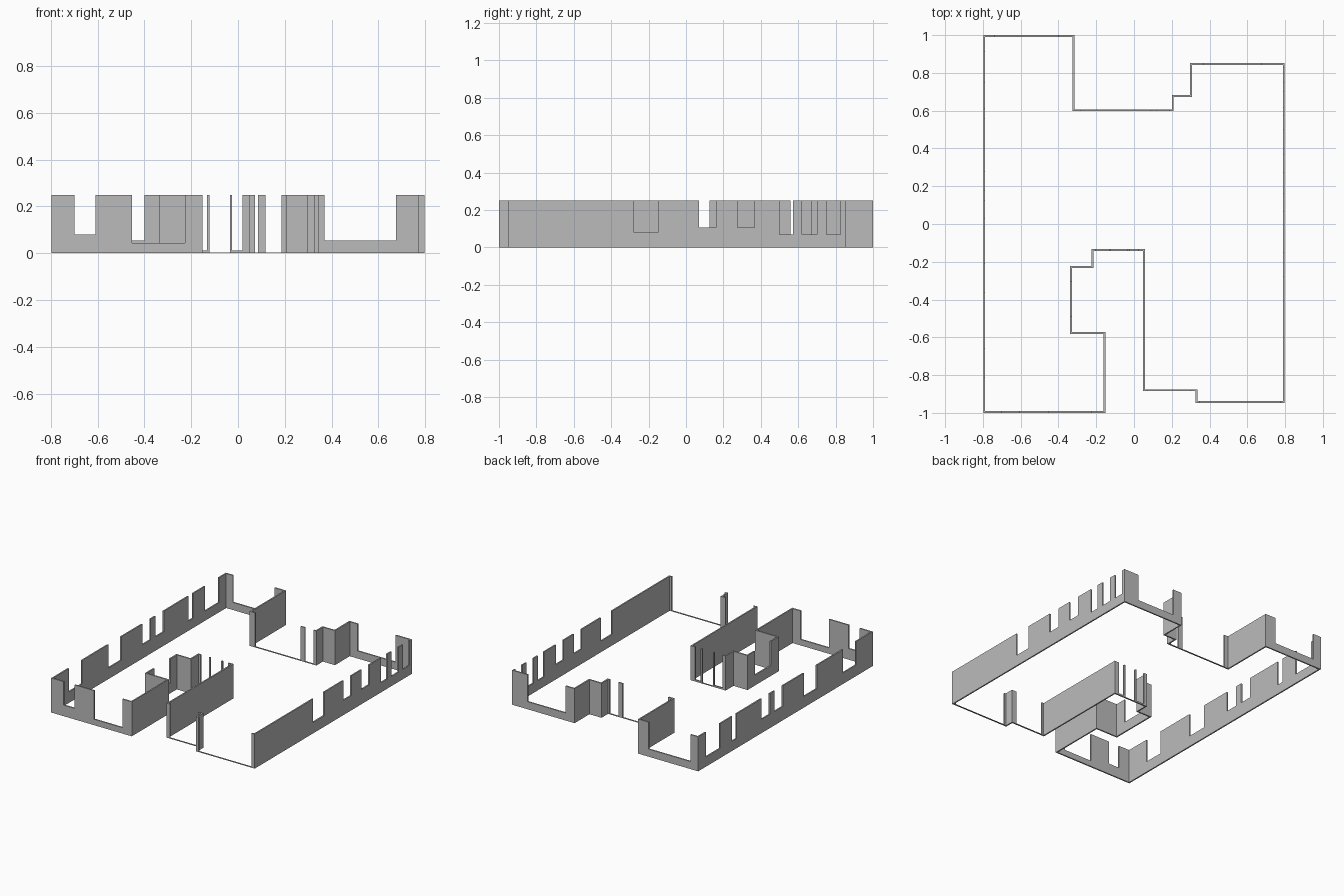
import bpy
import bmesh
from mathutils import Vector

if "Cube" in bpy.data.objects:
    bpy.data.objects.remove(bpy.data.objects["Cube"], do_unlink=True)

HEIGHT = 0.25
THICK = 0.01
HALF = THICK / 2
LOW = 0.004      # door threshold

grey = bpy.data.materials.new("wall grey")
grey.use_nodes = True
COLOUR = (0.5, 0.5, 0.5, 1)
grey.diffuse_color = COLOUR
grey.node_tree.nodes["Principled BSDF"].inputs["Base Color"].default_value = COLOUR


def wall(name, axis, line, start, end, openings=()):
    """Straight wall along an axis; openings are (from, to, sill height), open to the top."""
    # walls along x own the corners, walls along y stop against them
    grow = HALF if axis == "x" else -HALF
    start, end = start - grow, end + grow
    profile = [(start, 0), (start, HEIGHT)]
    for a, b, sill in openings:
        profile += [(a, HEIGHT), (a, sill), (b, sill), (b, HEIGHT)]
    profile += [(end, HEIGHT), (end, 0)]

    bm = bmesh.new()
    if axis == "x":
        verts = [bm.verts.new((s, line - HALF, z)) for s, z in profile]
        push = Vector((0, THICK, 0))
    else:
        verts = [bm.verts.new((line - HALF, s, z)) for s, z in profile]
        push = Vector((THICK, 0, 0))
    face = bm.faces.new(verts)
    out = bmesh.ops.extrude_face_region(bm, geom=[face])
    moved = [v for v in out["geom"] if isinstance(v, bmesh.types.BMVert)]
    bmesh.ops.translate(bm, verts=moved, vec=push)
    bmesh.ops.recalc_face_normals(bm, faces=bm.faces)
    mesh = bpy.data.meshes.new(name)
    bm.to_mesh(mesh)
    bm.free()
    mesh.materials.append(grey)
    obj = bpy.data.objects.new(name, mesh)
    bpy.context.collection.objects.link(obj)


# Long side walls with their windows
wall("right_side_wall", "y", -0.793, -0.995, 0.995, [
    (-0.81, -0.66, 0.08), (-0.36, -0.21, 0.08), (0.03, 0.125, 0.1),
    (0.18, 0.275, 0.1), (0.56, 0.61, 0.07), (0.75, 0.91, 0.07)])
wall("left_side_wall", "y", 0.793, -0.943, 0.847, [
    (-0.278, -0.15, 0.08), (0.07, 0.16, 0.107), (0.275, 0.365, 0.107),
    (0.5, 0.572, 0.07), (0.62, 0.7, 0.07), (0.75, 0.825, 0.07)])

# Front right wing
wall("front_right_wall", "x", -0.995, -0.793, -0.157, [
    (-0.7, -0.61, 0.08), (-0.453, -0.226, 0.043)])
wall("wing_inner_wall", "y", -0.157, -0.995, -0.578)

# Entrance court
wall("court_front_wall", "x", -0.578, -0.333, -0.157)
wall("court_side_wall", "y", -0.333, -0.578, -0.227, [(-0.49, -0.305, 0.075)])
wall("court_back_wall", "x", -0.227, -0.333, -0.22)
wall("court_return_wall", "y", -0.22, -0.227, -0.138)
wall("entrance_wall", "x", -0.138, -0.22, 0.052, [
    (-0.2, -0.133, 0.012), (-0.122, -0.035, LOW), (-0.025, 0.02, 0.012)])
wall("court_long_wall", "y", 0.052, -0.88, -0.138)

# Wide front openings with a stepped pier between them
wall("front_middle_opening", "x", -0.88, 0.052, 0.33, [(0.073, 0.297, LOW)])
wall("front_pier", "y", 0.33, -0.943, -0.88)
wall("front_left_opening", "x", -0.943, 0.33, 0.793, [(0.346, 0.773, LOW)])

# Back of the house
wall("back_left_wall", "x", 0.847, 0.302, 0.793, [(0.37, 0.675, 0.055)])
wall("back_left_return", "y", 0.302, 0.677, 0.847)
wall("back_step_wall", "x", 0.677, 0.205, 0.302)
wall("back_step_return", "y", 0.205, 0.602, 0.677)
wall("back_middle_opening", "x", 0.602, -0.32, 0.205, [
    (-0.282, 0.085, LOW), (0.118, 0.187, LOW)])
wall("back_right_return", "y", -0.32, 0.602, 0.995)
wall("back_right_wall", "x", 0.995, -0.793, -0.32, [(-0.735, -0.4, 0.055)])
